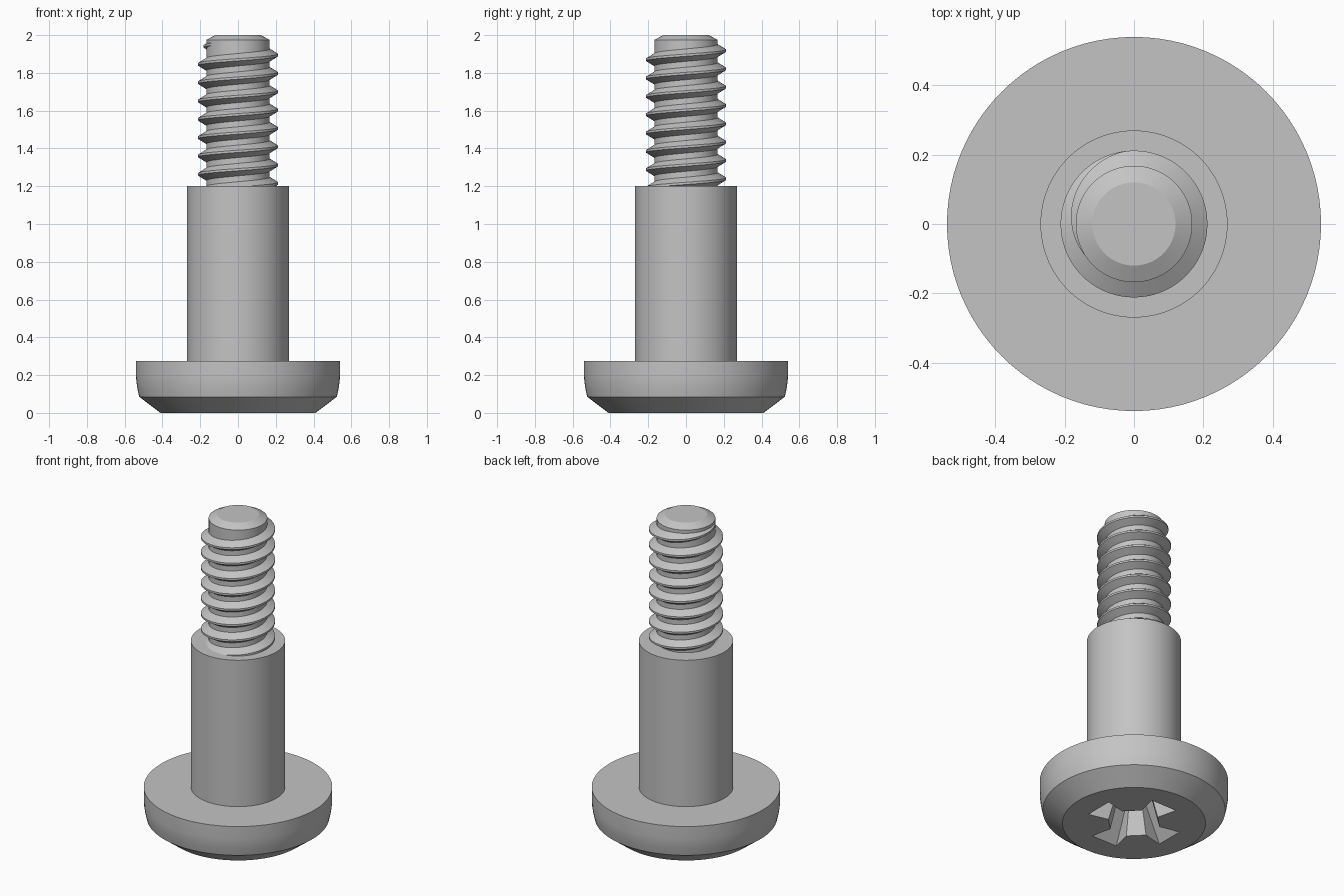
import bpy
import bmesh
import math

if "Cube" in bpy.data.objects:
    bpy.data.objects.remove(bpy.data.objects["Cube"], do_unlink=True)

SEGMENTS = 96

steel = bpy.data.materials.new("grey steel")
steel.use_nodes = True
steel.diffuse_color = (0.55, 0.55, 0.55, 1)
steel.node_tree.nodes["Principled BSDF"].inputs["Base Color"].default_value = steel.diffuse_color


def loft(name, rings, smooth=True):
    """Skin a list of closed rings and cap both ends."""
    bm = bmesh.new()
    loops = [[bm.verts.new(p) for p in ring] for ring in rings]
    for low, high in zip(loops, loops[1:]):
        for i in range(len(low)):
            j = (i + 1) % len(low)
            bm.faces.new((low[i], low[j], high[j], high[i]))
    bm.faces.new(loops[0][::-1])
    bm.faces.new(loops[-1])
    bmesh.ops.recalc_face_normals(bm, faces=bm.faces)
    mesh = bpy.data.meshes.new(name)
    bm.to_mesh(mesh)
    bm.free()
    mesh.materials.append(steel)
    obj = bpy.data.objects.new(name, mesh)
    bpy.context.collection.objects.link(obj)
    if smooth:
        shade(obj)
    return obj


def select(obj):
    bpy.ops.object.select_all(action="DESELECT")
    obj.select_set(True)
    bpy.context.view_layer.objects.active = obj


def shade(obj):
    select(obj)
    bpy.ops.object.shade_smooth_by_angle(angle=math.radians(20))


def lathe(name, profile, smooth=True):
    angles = [2 * math.pi * i / SEGMENTS for i in range(SEGMENTS)]
    return loft(name, [[(r * math.cos(a), r * math.sin(a), z) for a in angles]
                       for r, z in profile], smooth)


# Turned parts
head = lathe("head", [(0.41, 0), (0.523, 0.085), (0.532, 0.125), (0.538, 0.165),
                      (0.54, 0.2), (0.54, 0.275)], smooth=False)
lathe("shoulder", [(0.27, 0.265), (0.27, 1.2)])
lathe("threaded_core", [(0.168, 1.19), (0.168, 1.975), (0.12, 2.0)])


# Cross recess in the underside of the head
def cross(length, end_half, inner, inner_half, z):
    arm = [(inner, -inner_half), (length, -end_half), (length, end_half), (inner, inner_half)]
    points = []
    for _ in range(4):
        points += [(x, y, z) for x, y in arm]
        arm = [(-y, x) for x, y in arm]
    return points


cutter = loft("recess_cutter", [cross(0.272, 0.092, 0.142, 0.062, -0.01),
                                cross(0.265, 0.09, 0.14, 0.06, 0),
                                cross(0.12, 0.045, 0.09, 0.04, 0.2)], smooth=False)
cutter.hide_render = True
select(head)
cut = head.modifiers.new("recess", "BOOLEAN")
cut.object = cutter
cut.solver = "EXACT"
bpy.ops.object.modifier_apply(modifier=cut.name)
bpy.data.objects.remove(cutter, do_unlink=True)
shade(head)

# Right-handed thread that fades into the core near the tip
PITCH, CREST, ROOT = 0.097, 0.212, 0.16
STEPS = 72
first, last = -8 * STEPS, int(0.65 * STEPS)
sections = []
for step in range(first, last + 1):
    turn = step / STEPS
    a = 2 * math.pi * turn
    z = 1.894 + PITCH * turn
    fade = min(1, max(0.02, (0.65 - turn) / 0.38))
    crest = ROOT + (CREST - ROOT) * fade
    half = 0.007 + 0.031 * fade
    section = [(ROOT, -half), (crest, -0.006), (crest, 0.006), (ROOT, half)]
    sections.append([(r * math.cos(a), r * math.sin(a), z + dz) for r, dz in section])
loft("screw_thread", sections)
